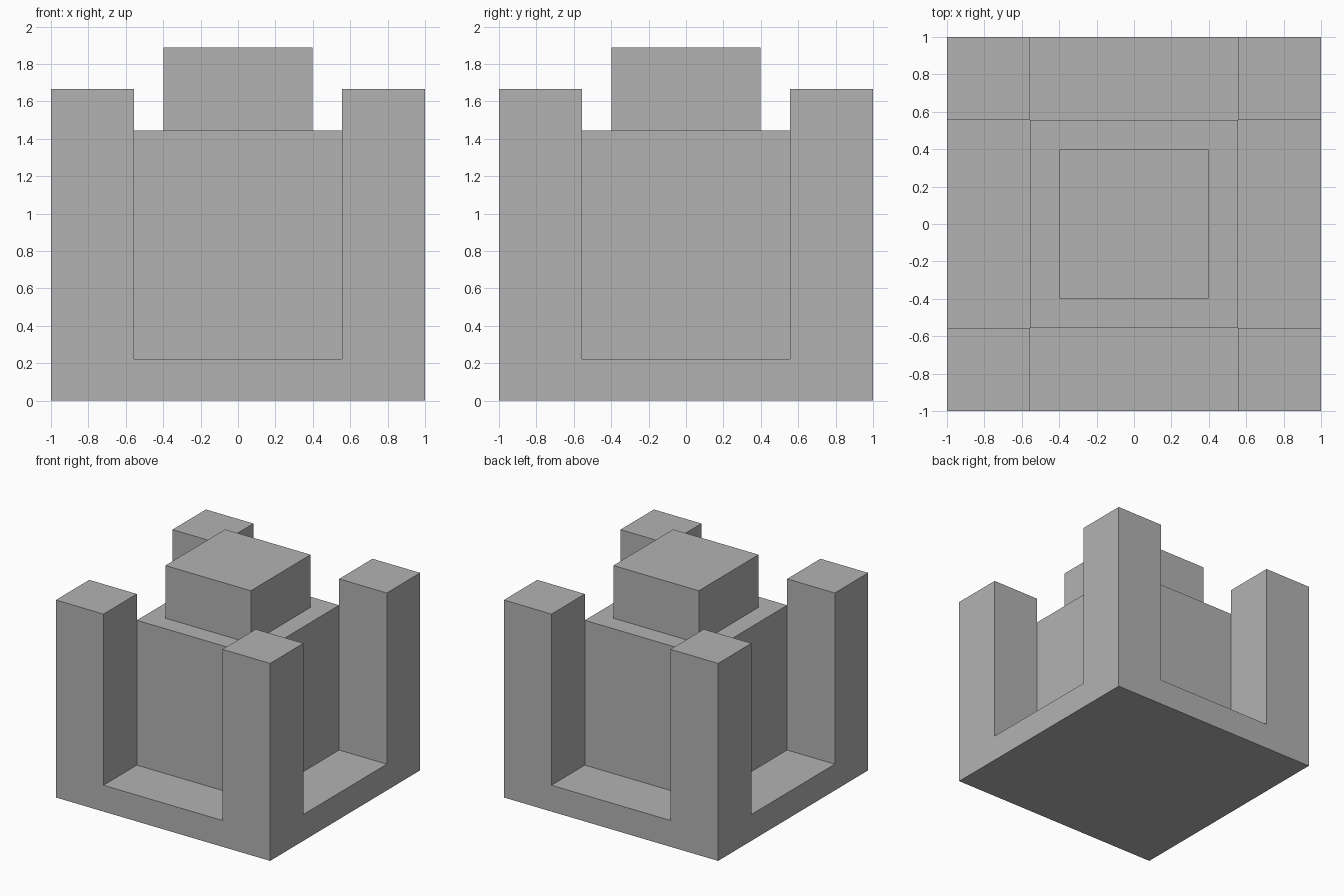
import bpy
import bmesh

default = bpy.data.objects.get("Cube")
if default:
    bpy.data.objects.remove(default, do_unlink=True)

U = 1 / 9                     # the design sits on a grid of ninths
BASE_TOP = 2 * U
POST_TOP = 15 * U
CORE_TOP = 13 * U
CAP_TOP = 17 * U
CORE_HALF = 5 * U
CAP_HALF = 3 * U

grey = bpy.data.materials.new("plain_grey")
grey.use_nodes = True
colour = (0.45, 0.45, 0.45, 1)
grey.diffuse_color = colour
grey.node_tree.nodes["Principled BSDF"].inputs["Base Color"].default_value = colour

bm = bmesh.new()


def raise_face(face, top):
    """Extrude one horizontal face up to the given height and return its new top."""
    new = bmesh.ops.extrude_discrete_faces(bm, faces=[face])["faces"][0]
    for v in new.verts:
        v.co.z = top
    return new


# Square base slab
bmesh.ops.create_cube(bm, size=2)
for v in bm.verts:
    v.co.z = BASE_TOP if v.co.z > 0 else 0

# Cut the slab along the inner edges of the posts
for axis in ((1, 0, 0), (0, 1, 0)):
    for side in (-1, 1):
        bmesh.ops.bisect_plane(
            bm, geom=bm.verts[:] + bm.edges[:] + bm.faces[:],
            plane_co=[side * CORE_HALF * a for a in axis], plane_no=axis)

# Raise the four corner posts and the central block from the slab
core_top = None
for face in [f for f in bm.faces if f.normal.z > 0.9]:
    c = face.calc_center_median()
    if abs(c.x) > CORE_HALF and abs(c.y) > CORE_HALF:
        raise_face(face, POST_TOP)
    elif abs(c.x) < CORE_HALF and abs(c.y) < CORE_HALF:
        core_top = raise_face(face, CORE_TOP)

# Inset and raise the smaller block on top
bmesh.ops.inset_individual(bm, faces=[core_top], thickness=CORE_HALF - CAP_HALF)
raise_face(core_top, CAP_TOP)

# Tidy flat seams
bmesh.ops.dissolve_limit(bm, angle_limit=0.01, verts=bm.verts[:], edges=bm.edges[:])
bmesh.ops.recalc_face_normals(bm, faces=bm.faces[:])

mesh = bpy.data.meshes.new("block_tower")
bm.to_mesh(mesh)
bm.free()
mesh.materials.append(grey)
bpy.context.collection.objects.link(bpy.data.objects.new("block_tower", mesh))
